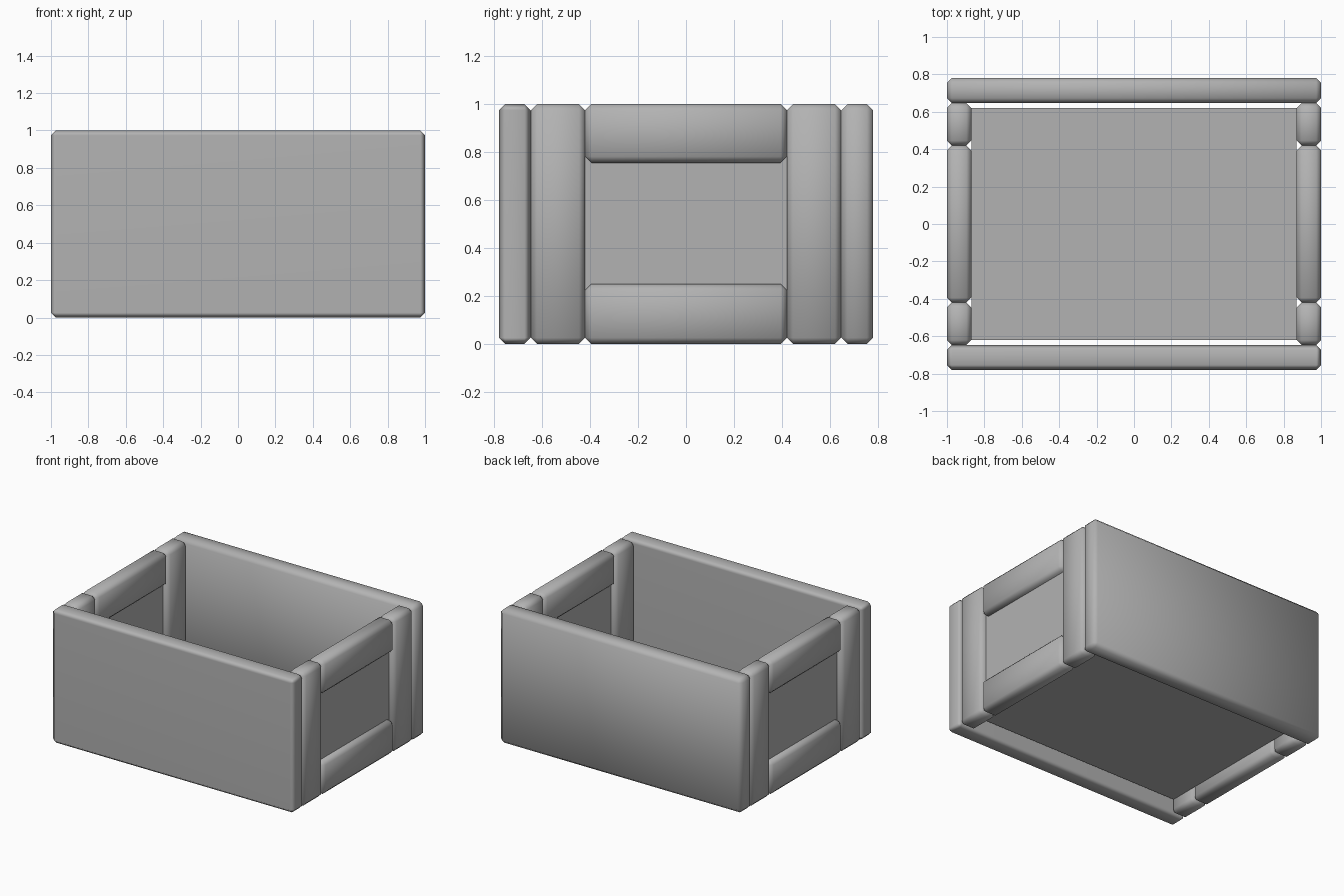
import bpy

if "Cube" in bpy.data.objects:
    bpy.data.objects.remove(bpy.data.objects["Cube"])

BEVEL = 0.026

grey = bpy.data.materials.new("dark_grey")
grey.diffuse_color = (0.45, 0.45, 0.45, 1)
grey.use_nodes = True
grey.node_tree.nodes["Principled BSDF"].inputs["Base Color"].default_value = grey.diffuse_color


def board(name, xr, yr, zr, bevel=BEVEL, flat_faces=False):
    """Box from axis ranges, optionally with softened edges."""
    rng = (xr, yr, zr)
    bpy.ops.mesh.primitive_cube_add(size=1, location=[(a + b) / 2 for a, b in rng])
    ob = bpy.context.object
    ob.name = name
    ob.scale = [b - a for a, b in rng]
    bpy.ops.object.transform_apply(location=False, rotation=False, scale=True)
    ob.data.materials.append(grey)
    if bevel:
        mod = ob.modifiers.new("Soft edges", 'BEVEL')
        mod.width = bevel
        mod.segments = 1
        bpy.ops.object.modifier_apply(modifier=mod.name)
        bpy.ops.object.shade_smooth()
    if flat_faces:
        ob.modifiers.new("Flat faces", 'WEIGHTED_NORMAL')
    return ob


def span(sign, a, b):
    return tuple(sorted((sign * a, sign * b)))


# Long front and back walls
for s, end in ((-1, "front"), (1, "back")):
    board(end + "_wall", (-1, 1), span(s, 0.647, 0.78), (0, 1), flat_faces=s < 0)

# Framed short sides: two posts, two rails, thin recessed panel
for sx, side in ((-1, "left"), (1, "right")):
    frame_x = span(sx, 0.87, 1)
    for sy, end in ((-1, "front"), (1, "back")):
        board(f"{side}_{end}_post", frame_x, span(sy, 0.42, 0.647), (0, 1))
    board(side + "_top_rail", frame_x, (-0.42, 0.42), (0.755, 1))
    board(side + "_bottom_rail", frame_x, (-0.42, 0.42), (0, 0.25))
    board(side + "_panel", span(sx, 0.915, 0.955), (-0.46, 0.46), (0.21, 0.795), 0)

# Floor, raised above the bottom edge
board("floor", (-0.87, 0.87), (-0.62, 0.62), (0.1, 0.13), 0)
